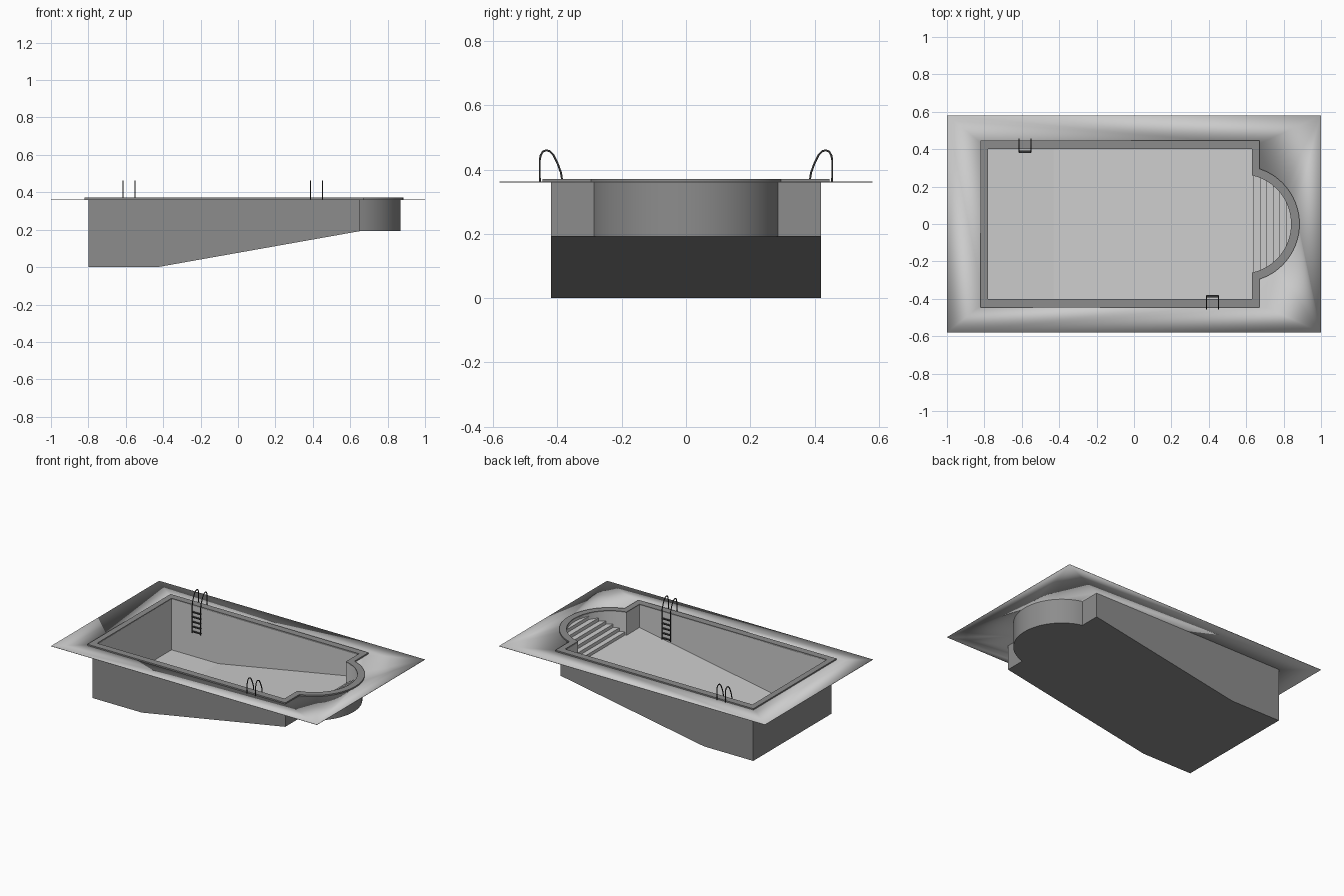
import bpy, bmesh, math

cube = bpy.data.objects.get("Cube")
if cube:
    bpy.data.objects.remove(cube, do_unlink=True)


def material(name, value):
    m = bpy.data.materials.new(name)
    m.use_nodes = True
    color = (value, value, value, 1)
    m.diffuse_color = color
    m.node_tree.nodes["Principled BSDF"].inputs["Base Color"].default_value = color
    return m


LIGHT = material("light stone", 0.6)
MID = material("mid grey concrete", 0.265)
DARK = material("dark metal", 0.035)

BAY_X, SEGS = 0.574, 32      # centre of the round bay, arc segments
BREAK_X = -0.43              # where the floor starts to slope
DECK_Z, RIM_Z = 0.36, 0.371


def arc(x, radius):
    """Points of the bay circle that lie right of x, from -y to +y."""
    a = math.acos((x - BAY_X) / radius)
    return [(BAY_X + radius * math.cos(a * t), radius * math.sin(a * t))
            for t in (2 * i / SEGS - 1 for i in range(SEGS + 1))]


def outline(x0, x1, y, radius):
    """Pool plan: a rectangle with a round bay on its right end."""
    return ([(x0, -y), (BREAK_X, -y), (x1, -y)] + arc(x1, radius)
            + [(x1, y), (BREAK_X, y), (x0, y)])


INNER = outline(-0.78, 0.63, 0.40, 0.266)
SHELL = outline(-0.80, 0.65, 0.42, 0.296)
COPING = outline(-0.82, 0.67, 0.447, 0.311)


def finish(name, bm, mats, recalc=True):
    if recalc:
        bmesh.ops.recalc_face_normals(bm, faces=bm.faces)
    mesh = bpy.data.meshes.new(name)
    bm.to_mesh(mesh)
    bm.free()
    ob = bpy.data.objects.new(name, mesh)
    bpy.context.collection.objects.link(ob)
    for m in mats:
        mesh.materials.append(m)
    bpy.ops.object.select_all(action="DESELECT")
    ob.select_set(True)
    bpy.context.view_layer.objects.active = ob
    bpy.ops.object.shade_smooth_by_angle(angle=math.radians(8))
    return ob


def loop(bm, pts, height):
    return [bm.verts.new((x, y, height(x))) for x, y in pts]


def bridge(bm, a, b, index=0):
    for i in range(len(a)):
        j = (i + 1) % len(a)
        bm.faces.new((a[i], a[j], b[j], b[i])).material_index = index


def floor_height(x_end, flat, deep):
    """Flat deep end, straight slope, flat bay."""
    def height(x):
        t = (x - BREAK_X) / (x_end - BREAK_X)
        return deep + (flat - deep) * min(max(t, 0), 1)
    return height


def floor_faces(bm, v, index):
    for face in ([v[0], v[1], v[-2], v[-1]], v[1:-1], ):
        if len(face) == 4:
            bm.faces.new(face).material_index = index
    bm.faces.new([v[1], v[2]] + [v[3], v[-4]] + [v[-3], v[-2]]).material_index = index
    bm.faces.new(v[3:-3]).material_index = index


# Basin: dark outer shell, light inner lining
bm = bmesh.new()
top = lambda x: DECK_Z + 0.004
out_low = loop(bm, SHELL, floor_height(0.65, 0.192, 0.0))
out_top = loop(bm, SHELL, top)
in_top = loop(bm, INNER, top)
in_low = loop(bm, INNER, floor_height(0.63, 0.212, 0.02))
bridge(bm, out_low, out_top)
bridge(bm, out_top, in_top)
bridge(bm, in_top, in_low, 1)
floor_faces(bm, out_low, 0)
floor_faces(bm, in_low, 1)
finish("pool_basin", bm, [MID, LIGHT])

# Coping around the rim
bm = bmesh.new()
rings = [loop(bm, pts, lambda x, z=z: z) for pts, z in
         ((COPING, DECK_Z), (COPING, RIM_Z), (INNER, RIM_Z), (INNER, DECK_Z))]
for i in range(4):
    bridge(bm, rings[i], rings[(i + 1) % 4])
finish("coping", bm, [MID])

# Surrounding deck, a thin sheet with the pool cut out
bm = bmesh.new()
corners = [(-1, -0.58), (1, -0.58), (1, 0.58), (-1, 0.58)]
edges = []
for pts in (corners, SHELL):
    v = loop(bm, pts, lambda x: DECK_Z + 0.002)
    edges += [bm.edges.new((v[i], v[i - 1])) for i in range(len(v))]
bmesh.ops.triangle_fill(bm, use_beauty=True, edges=edges, normal=(0, 0, 1))
bmesh.ops.dissolve_limit(bm, angle_limit=0.01, verts=bm.verts, edges=bm.edges)
for f in bm.faces:
    if f.normal.z < 0:
        f.normal_flip()
deck = finish("deck", bm, [LIGHT], recalc=False)
thick = deck.modifiers.new("thickness", "SOLIDIFY")
thick.thickness = 0.003

# Steps in the round bay
for i in range(6):
    bm = bmesh.new()
    plan = arc(0.64 + 0.0345 * i, 0.271)
    low = loop(bm, plan, lambda x: 0.205)
    high = loop(bm, plan, lambda x: 0.233 + 0.023 * i)
    bridge(bm, low, high)
    bm.faces.new(low)
    bm.faces.new(high)
    finish(f"step_{i + 1}", bm, [LIGHT])

# Ladders: two bent rails and five treads each
RAIL = [(0.455, 0.36), (0.455, 0.43), (0.452, 0.445), (0.445, 0.456),
        (0.435, 0.46), (0.424, 0.457), (0.413, 0.446), (0.40, 0.42),
        (0.389, 0.39), (0.386, 0.37), (0.386, 0.185)]


def ladder(name, x, side):
    for n, dx in (("left", 0.032), ("right", -0.032)):
        curve = bpy.data.curves.new(f"{name}_{n}_rail", "CURVE")
        curve.dimensions = "3D"
        curve.bevel_depth = 0.0035
        curve.bevel_resolution = 1
        curve.use_fill_caps = True
        spline = curve.splines.new("POLY")
        spline.points.add(len(RAIL) - 1)
        for p, (y, z) in zip(spline.points, RAIL):
            p.co = (x + dx, side * y, z, 1)
        curve.materials.append(DARK)
        ob = bpy.data.objects.new(f"{name}_{n}_rail", curve)
        bpy.context.collection.objects.link(ob)
        bpy.ops.object.select_all(action="DESELECT")
        ob.select_set(True)
        bpy.context.view_layer.objects.active = ob
        bpy.ops.object.convert(target="MESH")
    bm = bmesh.new()
    for i in range(5):
        cube = bmesh.ops.create_cube(bm, size=1)["verts"]
        bmesh.ops.scale(bm, vec=(0.064, 0.014, 0.005), verts=cube)
        bmesh.ops.translate(bm, vec=(x, side * 0.387, 0.195 + 0.033 * i), verts=cube)
    finish(f"{name}_treads", bm, [DARK])


ladder("back_ladder", -0.583, 1)
ladder("front_ladder", 0.42, -1)
